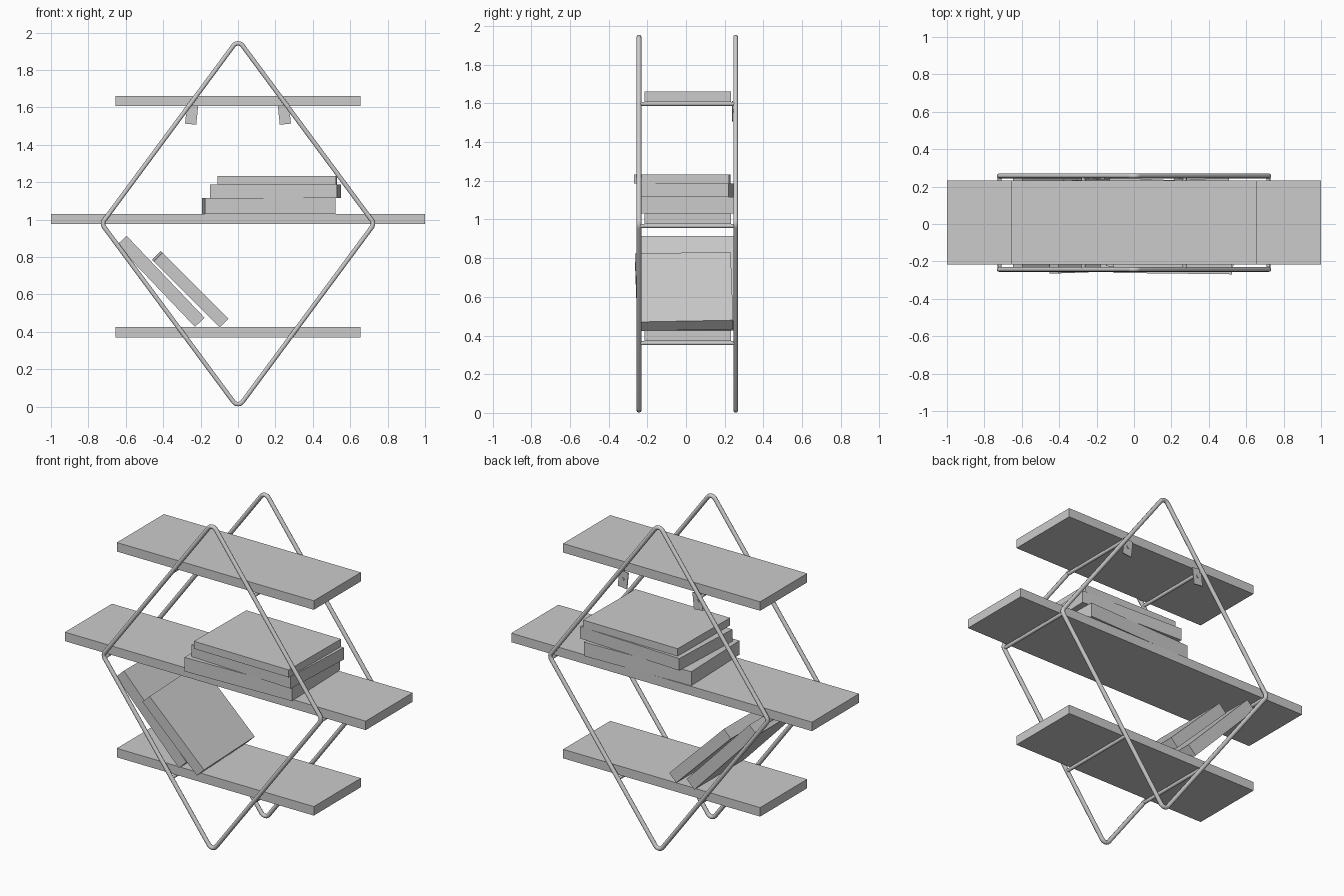
import bpy, bmesh
from math import radians, cos, sin, pi
from mathutils import Matrix, Vector

if "Cube" in bpy.data.objects:
    bpy.data.objects.remove(bpy.data.objects["Cube"])


def box(name, size, loc, yaw=0, tilt=0):
    """Box with a yaw in its own plane, then a tilt about the y axis."""
    bm = bmesh.new()
    m = (Matrix.Translation(loc) @ Matrix.Rotation(radians(tilt), 4, 'Y')
         @ Matrix.Rotation(radians(yaw), 4, 'Z') @ Matrix.Diagonal((*size, 1)))
    bmesh.ops.create_cube(bm, size=1, matrix=m)
    me = bpy.data.meshes.new(name)
    bm.to_mesh(me)
    bm.free()
    ob = bpy.data.objects.new(name, me)
    bpy.context.collection.objects.link(ob)
    return ob


def tube(name, pts, radius, closed=False):
    """Round bar along a path, turned into a mesh."""
    cu = bpy.data.curves.new(name, 'CURVE')
    cu.dimensions = '3D'
    cu.bevel_depth = radius
    cu.bevel_resolution = 3
    cu.use_fill_caps = True
    sp = cu.splines.new('POLY')
    sp.points.add(len(pts) - 1)
    for p, co in zip(sp.points, pts):
        p.co = (*co, 1)
    sp.use_cyclic_u = closed
    ob = bpy.data.objects.new(name, cu)
    bpy.context.collection.objects.link(ob)
    bpy.ops.object.select_all(action='DESELECT')
    ob.select_set(True)
    bpy.context.view_layer.objects.active = ob
    bpy.ops.object.convert(target='MESH')
    bpy.ops.object.shade_smooth_by_angle(angle=radians(40))
    return bpy.context.object


def rounded(corners, r, steps=6):
    """Fillet every corner of a closed polygon in the xz plane."""
    out = []
    n = len(corners)
    for i, c in enumerate(corners):
        c = Vector(c)
        a = (Vector(corners[i - 1]) - c).normalized()
        b = (Vector(corners[(i + 1) % n]) - c).normalized()
        half = a.angle(b) / 2
        mid = (a + b).normalized()
        centre = c + mid * (r / sin(half))
        side = (a - b).normalized()
        sweep = pi / 2 - half
        for k in range(steps + 1):
            t = sweep * (1 - 2 * k / steps)
            out.append(centre - mid * r * cos(t) + side * r * sin(t))
    return out


# Diamond frames, front and back
TOP, LOW, SIDE, MID = 1.963, -0.007, 0.729, 0.978
FRONT, BACK = -0.243, 0.257
for name, y in (("front_frame", FRONT), ("back_frame", BACK)):
    diamond = [(0, y, TOP), (SIDE, y, MID), (0, y, LOW), (-SIDE, y, MID)]
    tube(name, rounded(diamond, 0.03), 0.0125, True)

# Shelves, each carried by a pair of cross rods
for name, half, z0, rod_x in (("top_shelf", 0.655, 1.608, 0.27),
                              ("middle_shelf", 1.0, 0.977, 0.718),
                              ("bottom_shelf", 0.655, 0.371, 0.272)):
    box(name, (2 * half, 0.447, 0.054), (0, 0.008, z0 + 0.027))
    for s in (-1, 1):
        x, z = s * rod_x, z0 - 0.0105
        tube(name + "_rod", [(x, FRONT, z), (x, BACK, z)], 0.0105)

# Wall fixing plates with a screw, behind the top shelf
for s in (-1, 1):
    box("wall_bracket", (0.06, 0.006, 0.1), (s * 0.248, 0.241, 1.56), tilt=-6 * s)
    x, z = s * 0.248, 1.562
    tube("bracket_screw", [(x, 0.24, z), (x, 0.249, z)], 0.009)

# Stack of books lying on the middle shelf
box("stack_book_bottom", (0.70, 0.48, 0.084), (0.165, -0.005, 1.073), yaw=1.8)
box("stack_book_middle", (0.68, 0.475, 0.072), (0.2, -0.003, 1.151), yaw=-2.5)
box("stack_book_top", (0.635, 0.49, 0.045), (0.21, -0.02, 1.2095), yaw=-0.7)

# Books leaning against the frame on the bottom shelf
box("leaning_book_large", (0.605, 0.483, 0.071), (-0.413, 0.008, 0.67), tilt=46.4)
box("leaning_book_small", (0.5, 0.495, 0.066), (-0.255, -0.01, 0.628), yaw=1.5, tilt=45)
